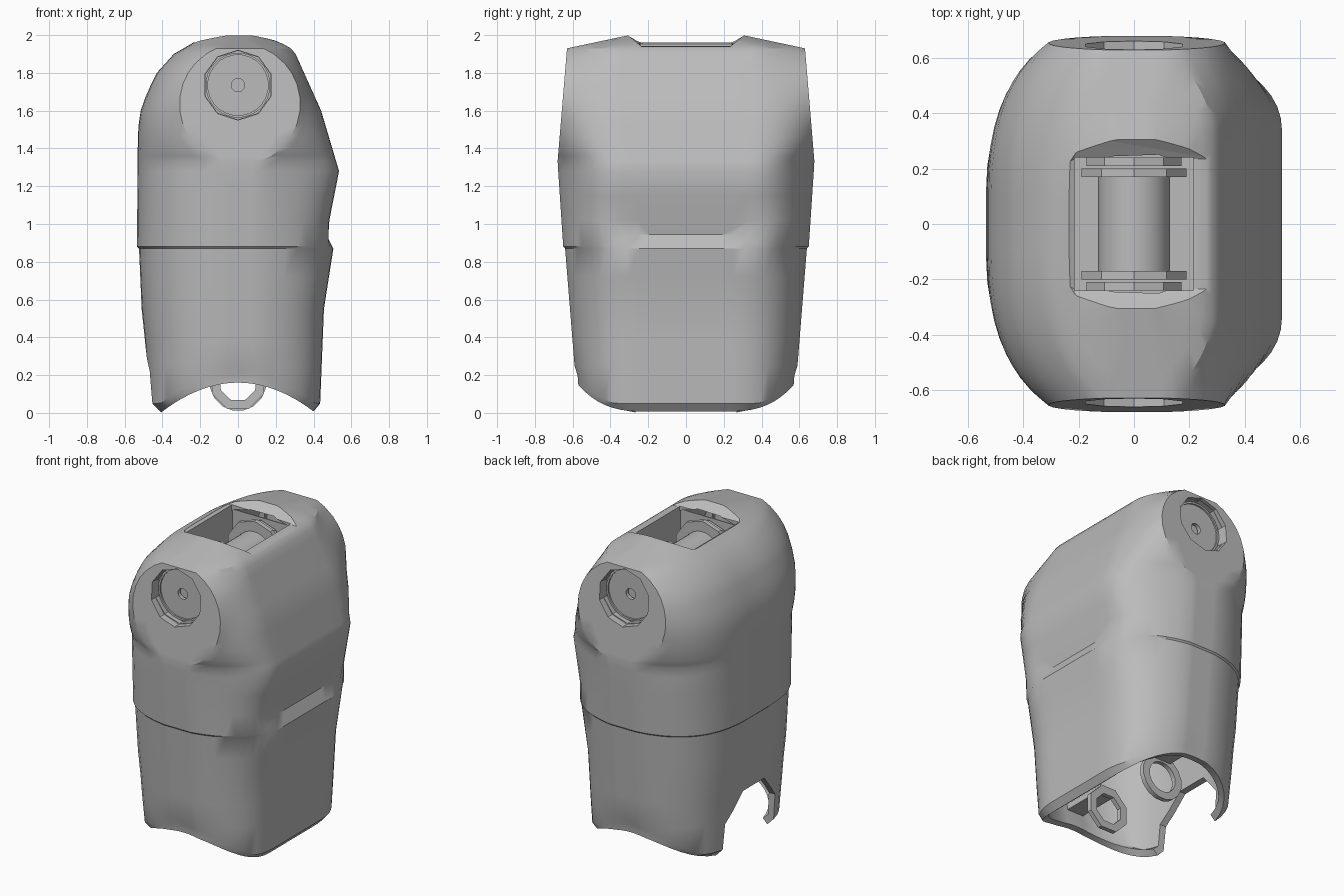
import bpy, bmesh, math
from mathutils import Vector

cube = bpy.data.objects.get("Cube")
if cube:
    bpy.data.objects.remove(cube)

grey = bpy.data.materials.new("plain grey")
grey.use_nodes = True
colour = (0.5, 0.5, 0.5, 1)
grey.diffuse_color = colour
for node in grey.node_tree.nodes:
    if node.type == 'BSDF_PRINCIPLED':
        node.inputs["Base Color"].default_value = colour


def make(name, bm):
    bmesh.ops.recalc_face_normals(bm, faces=bm.faces)
    mesh = bpy.data.meshes.new(name)
    bm.to_mesh(mesh)
    bm.free()
    mesh.materials.append(grey)
    obj = bpy.data.objects.new(name, mesh)
    bpy.context.collection.objects.link(obj)
    return obj


def activate(obj):
    bpy.ops.object.select_all(action='DESELECT')
    obj.select_set(True)
    bpy.context.view_layer.objects.active = obj


def smooth(obj, degrees=32):
    activate(obj)
    bpy.ops.object.shade_smooth_by_angle(angle=math.radians(degrees))


def hull(name, points):
    bm = bmesh.new()
    verts = [bm.verts.new(p) for p in points]
    bmesh.ops.convex_hull(bm, input=verts)
    return make(name, bm)


def box(name, xs, ys, zs):
    return hull(name, [(x, y, z) for x in xs for y in ys for z in zs])


def circle(r, y, z, sides):
    angles = [math.tau * (i + 0.5) / sides for i in range(sides)]
    return [(r * math.cos(a), y, z + r * math.sin(a)) for a in angles]


def tube(name, outer, inner, y0, y1, z, sides):
    """Ring or disc with its axis along y."""
    bm = bmesh.new()
    loops = [[bm.verts.new(p) for p in circle(r, y, z, sides)]
             for r, y in ((outer, y0), (outer, y1), (inner, y1), (inner, y0))]
    for k in range(4):
        a, b = loops[k], loops[(k + 1) % 4]
        for i in range(sides):
            j = (i + 1) % sides
            bm.faces.new((a[i], a[j], b[j], b[i]))
    obj = make(name, bm)
    smooth(obj)
    return obj


# Height profiles of the housing: side edges, half depth, corner fullness
MINUS_X = [(0, -.42), (.05, -.468), (.1, -.474), (.36, -.49), (.55, -.51), (.87, -.524),
           (.88, -.535), (1.5, -.53), (1.6, -.515), (1.7, -.48), (1.8, -.43),
           (1.9, -.34), (1.97, -.22), (2, -.1)]
PLUS_X = [(0, .4), (.05, .435), (.55, .455), (.87, .505), (.89, .51), (.95, .47),
          (1.28, .535), (1.6, .44), (1.8, .35), (1.9, .305), (1.93, .28),
          (1.95, .245), (1.97, .2), (2, .1)]
DEPTH = [(0, .57), (.87, .64), (.88, .65), (1.33, .68), (1.93, .63), (2, .3)]
PLUS_PULL = [(0, .9), (.88, .88), (1.28, .83), (1.45, .85), (1.6, .78), (1.9, .66), (2, .92)]
MINUS_PULL = [(0, .92), (1.28, .9), (1.5, .8), (1.9, .68), (2, .92)]


def at(profile, z):
    for (a, u), (b, v) in zip(profile, profile[1:]):
        if z <= b:
            return u + (v - u) * max(0, z - a) / (b - a)
    return profile[-1][1]


def corner(end_x, side_x, depth, flat, pull):
    """Curve from the end face round to the side, then along it to y = 0."""
    p0, p1, p2 = Vector((end_x, depth)), Vector((side_x, pull * depth)), Vector((side_x, flat))
    pts = []
    for i in range(11):
        t = i / 10
        pts.append(p0 * (1 - t) ** 2 + p1 * 2 * t * (1 - t) + p2 * t * t)
    return pts + [Vector((side_x, flat * (1 - i / 4))) for i in range(1, 5)]


def section(z):
    depth = at(DEPTH, z)
    half = math.sqrt(max(.01, .32 ** 2 - (z - 1.635) ** 2))
    if z > 1.95:
        half = .06
    flat = min(.34, .6 * depth) if z > 1 else .25
    plus = corner(half + .01, at(PLUS_X, z), depth, flat, at(PLUS_PULL, z))
    minus = corner(.01 - half, at(MINUS_X, z), depth, .12, at(MINUS_PULL, z))
    middle = [Vector((.01 + half * (1 - i / 3), depth)) for i in range(1, 6)]
    path = plus[::-1] + middle + minus
    return path + [Vector((p.x, -p.y)) for p in path[-2:0:-1]]


def arch(x):
    return max(0, .16 * (1 - (x / .41) ** 2))


# Housing: sections stacked upward, arched bottom edge, ledge at mid height
rings = [[(p.x, p.y, arch(p.x)) for p in section(0)],
         [(p.x, p.y, arch(p.x) + .05) for p in section(.05)]]
for z in (.25, .4, .55, .72, .87, .88):
    ring = []
    for p in section(z):
        w = min(1, max(0, (.43 - abs(p.y)) / .18)) if z > .875 and p.x > .2 else 0
        ring.append((p.x - .04 * w, p.y, z + .065 * w))
    rings.append(ring)
for z in (1.02, 1.15, 1.28, 1.335, 1.36, 1.4, 1.46, 1.53, 1.6, 1.67, 1.74, 1.8,
          1.85, 1.9, 1.93, 1.95, 1.97, 2):
    rings.append([(p.x, p.y, z) for p in section(z)])

bm = bmesh.new()
loops = [[bm.verts.new(p) for p in ring] for ring in rings]
count = len(loops[0])
for a, b in zip(loops, loops[1:]):
    for i in range(count):
        j = (i + 1) % count
        bm.faces.new((a[i], a[j], b[j], b[i]))
bm.faces.new(loops[-1])
housing = make("housing", bm)
shell = housing.modifiers.new("wall", 'SOLIDIFY')
shell.thickness = .045
shell.offset = -1

# Cutters: top opening and its sloped rim, side arch, round end holes
cutters = [box("opening_cutter", (-.215, .215), (-.24, .24), (1.7, 2.1))]
rim = [(x, y, z) for x, z in ((-.215, 1.952), (.28, 1.94)) for y in (-.235, .235)]
for s in (-1, 1):
    rim += [(x, s * y, 2.01) for x, y in ((-.33, .18), (-.2, .32), (.17, .32), (.33, .2))]
cutters.append(hull("rim_cutter", rim))
cutters.append(hull("arch_cutter", [(x, s * y, z) for x in (-.7, -.3) for s in (-1, 1)
                                    for y, z in ((.27, -.1), (.26, .22), (.11, .39))]))
for s in (-1, 1):
    cutters.append(hull("hole_cutter", circle(.185, s * .5, 1.735, 10)
                        + circle(.185, s * .8, 1.735, 10)))
for cutter in cutters:
    cutter.hide_render = True
    cut = housing.modifiers.new("cut", 'BOOLEAN')
    cut.operation = 'DIFFERENCE'
    cut.solver = 'EXACT'
    cut.object = cutter
activate(housing)
for name in [m.name for m in housing.modifiers]:
    bpy.ops.object.modifier_apply(modifier=name)
for cutter in cutters:
    bpy.data.objects.remove(cutter)
smooth(housing)

# Well below the top opening
bm = bmesh.new()
bmesh.ops.create_cube(bm, size=1)
for v in bm.verts:
    v.co = (v.co.x * .45, v.co.y * .52, 1.72 + v.co.z * .4)
bm.normal_update()
top = [f for f in bm.faces if f.normal.z > .9]
bmesh.ops.delete(bm, geom=top, context='FACES')
well = make("opening_well", bm)
wall = well.modifiers.new("wall", 'SOLIDIFY')
wall.thickness = .01

# Joint roller inside the well
tube("joint_roller", .13, .03, -.18, .18, 1.73, 32)

for s, side in ((-1, "front"), (1, "back")):
    # Roller flange, recessed cup and disc of each end
    tube(side + "_flange", .2, .05, s * .17, s * .2, 1.73, 10)
    tube(side + "_flange_plate", .18, .05, s * .21, s * .24, 1.73, 10)
    tube(side + "_cup", .192, .182, s * .53, s * .61, 1.735, 10)
    tube(side + "_disc", .182, .035, s * .55, s * .575, 1.735, 24)
    tube(side + "_disc_rim", .172, .16, s * .575, s * .585, 1.735, 24)
    box(side + "_disc_backing", (-.05, .05), (s * .53, s * .54), (1.685, 1.785))
    # Lower hinge ring and its bracket
    tube(side + "_hinge_ring", .15, .1, s * .235, s * .265, .16, 8 if s < 0 else 16)
    box(side + "_hinge_bracket", (-.06, .06), (s * .24, s * .56), (.27, .31))
